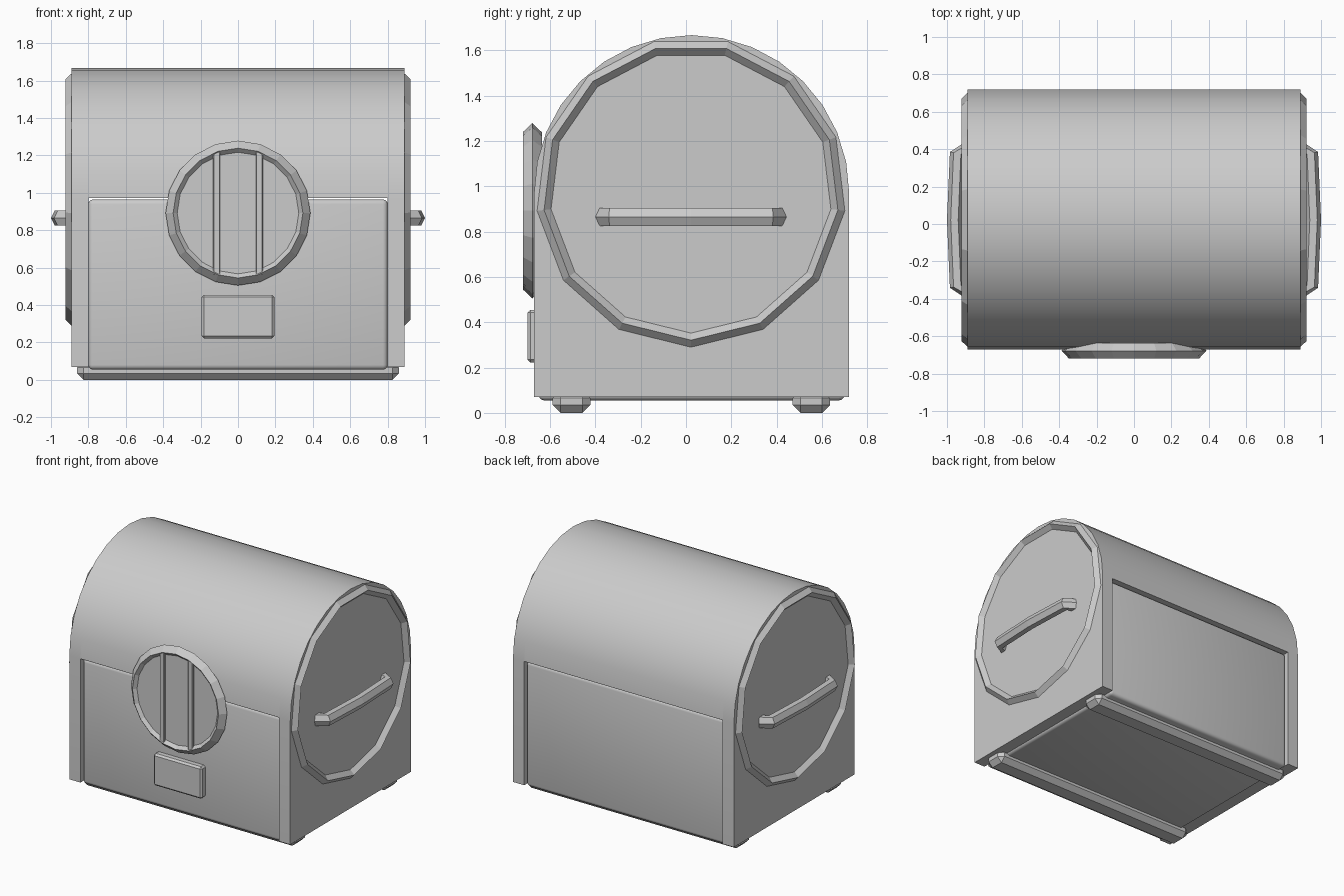
import bpy, bmesh, math
from mathutils import Vector, Matrix

if "Cube" in bpy.data.objects:
    bpy.data.objects.remove(bpy.data.objects["Cube"])

grey = bpy.data.materials.new("light grey")
grey.diffuse_color = (0.6, 0.6, 0.6, 1)
grey.use_nodes = True
grey.node_tree.nodes["Principled BSDF"].inputs["Base Color"].default_value = grey.diffuse_color

CY, CZ, R = 0.025, 0.972, 0.695      # arch centre and radius


def finish(name, bm, angle=None, outward=True):
    if outward:
        bmesh.ops.recalc_face_normals(bm, faces=bm.faces)
    mesh = bpy.data.meshes.new(name)
    bm.to_mesh(mesh)
    bm.free()
    mesh.materials.append(grey)
    ob = bpy.data.objects.new(name, mesh)
    bpy.context.collection.objects.link(ob)
    if angle:
        bpy.ops.object.select_all(action='DESELECT')
        ob.select_set(True)
        bpy.context.view_layer.objects.active = ob
        bpy.ops.object.shade_smooth_by_angle(angle=math.radians(angle))
    return ob


def box(name, lo, hi, bevel, segments=1, angle=None):
    lo, hi = Vector(lo), Vector(hi)
    bm = bmesh.new()
    bmesh.ops.create_cube(bm, size=1, matrix=Matrix.Translation((lo + hi) / 2)
                          @ Matrix.Diagonal((*(hi - lo), 1)))
    bmesh.ops.bevel(bm, geom=bm.edges[:], offset=bevel, segments=segments,
                    profile=0.5, affect='EDGES')
    return finish(name, bm, angle)


def skin(bm, rings, closed):
    """Join successive loops of vertices with quads."""
    n = len(rings[0])
    for a, b in zip(rings, rings[1:]):
        for i in range(n if closed else n - 1):
            j = (i + 1) % n
            bm.faces.new((a[i], a[j], b[j], b[i]))


def extrude_x(name, profile, x0, x1, caps):
    bm = bmesh.new()
    rings = [[bm.verts.new((x, y, z)) for y, z in profile] for x in (x0, x1)]
    skin(bm, rings, True)
    if caps:
        for ring in rings:
            bm.faces.new(ring)
    return finish(name, bm, 30)


def lathe(name, profile, sides, start, place, cap):
    """Turn (radius, height) points; place maps (u, v, height) to the model."""
    bm = bmesh.new()
    rings = []
    for r, d in profile:
        angles = [start + math.tau * i / sides for i in range(sides)]
        rings.append([bm.verts.new(place(r * math.cos(a), r * math.sin(a), d))
                      for a in angles])
    skin(bm, rings, True)
    if cap:
        bm.faces.new(rings[0])
        bm.faces.new(rings[-1])
    else:
        skin(bm, [rings[-1], rings[0]], True)
    return finish(name, bm)


# Barrel roof and the two arched ends
arc = [(CY + R * math.cos(math.pi * i / 16), CZ + R * math.sin(math.pi * i / 16))
       for i in range(17)]
extrude_x("roof", arc, -0.8, 0.8, False)
end_profile = [(CY + R, 0.07)] + arc + [(CY - R, 0.07)]

for side, label in ((1, "right"), (-1, "left")):
    extrude_x(label + "_end", end_profile, side * 0.8, side * 0.89, True)

    # Raised thirteen-sided trim on each end
    lathe(label + "_trim",
          [(0.686, 0.888), (0.653, 0.922), (0.62, 0.888), (0.653, 0.86)],
          13, -math.pi / 2,
          lambda u, v, d: (side * d, CY - 0.003 + u, 0.974 + v), False)

    # Bent carrying handle with a hexagonal section
    path = [(0.88, -0.385), (0.945, -0.355), (0.96, 0),
            (0.945, 0.355), (0.88, 0.385)]
    bm = bmesh.new()
    rings = []
    for k, (x, y) in enumerate(path):
        a, b = path[max(k - 1, 0)], path[min(k + 1, len(path) - 1)]
        t = Vector((b[0] - a[0], b[1] - a[1])).normalized()
        ring = []
        for i in range(6):
            c, s = 0.04 * math.cos(i * math.pi / 3), 0.046 * math.sin(i * math.pi / 3)
            ring.append(bm.verts.new((side * (x + t.y * c),
                                      CY - 0.003 + y - t.x * c, 0.865 + s)))
        rings.append(ring)
    skin(bm, rings, True)
    bm.faces.new(rings[0])
    bm.faces.new(rings[-1])
    finish(label + "_handle", bm)

# Soft-edged lower body set back between the ends
box("lower_body", (-0.8, -0.65, 0.055), (0.8, 0.70, 0.965), 0.025, 3, 60)

# Roof underside, closing the gap above the lower body
extrude_x("roof_underside",
          [(CY - R, CZ), (CY + R, CZ), (CY + R - 0.08, CZ + 0.01),
           (CY - R + 0.08, CZ + 0.01)], -0.8, 0.8, False)

# Two runners underneath
for y, label in ((-0.505, "front"), (0.553, "back")):
    box(label + "_runner", (-0.86, y - 0.083, 0), (0.86, y + 0.083, 0.1), 0.035)

# Round front dial: chamfered rim with a sunken face
lathe("dial",
      [(0.345, -0.635), (0.387, -0.678), (0.347, -0.72), (0.325, -0.698)],
      20, 0, lambda u, v, d: (u, d, 0.892 + v), True)

# Two upright bars across the dial
for x, label in ((-0.114, "left"), (0.114, "right")):
    box(label + "_dial_bar", (x - 0.019, -0.715, 0.56), (x + 0.019, -0.68, 1.222), 0.005)

# Small plate below the dial
box("front_plate", (-0.195, -0.70, 0.222), (0.195, -0.64, 0.455), 0.013)
